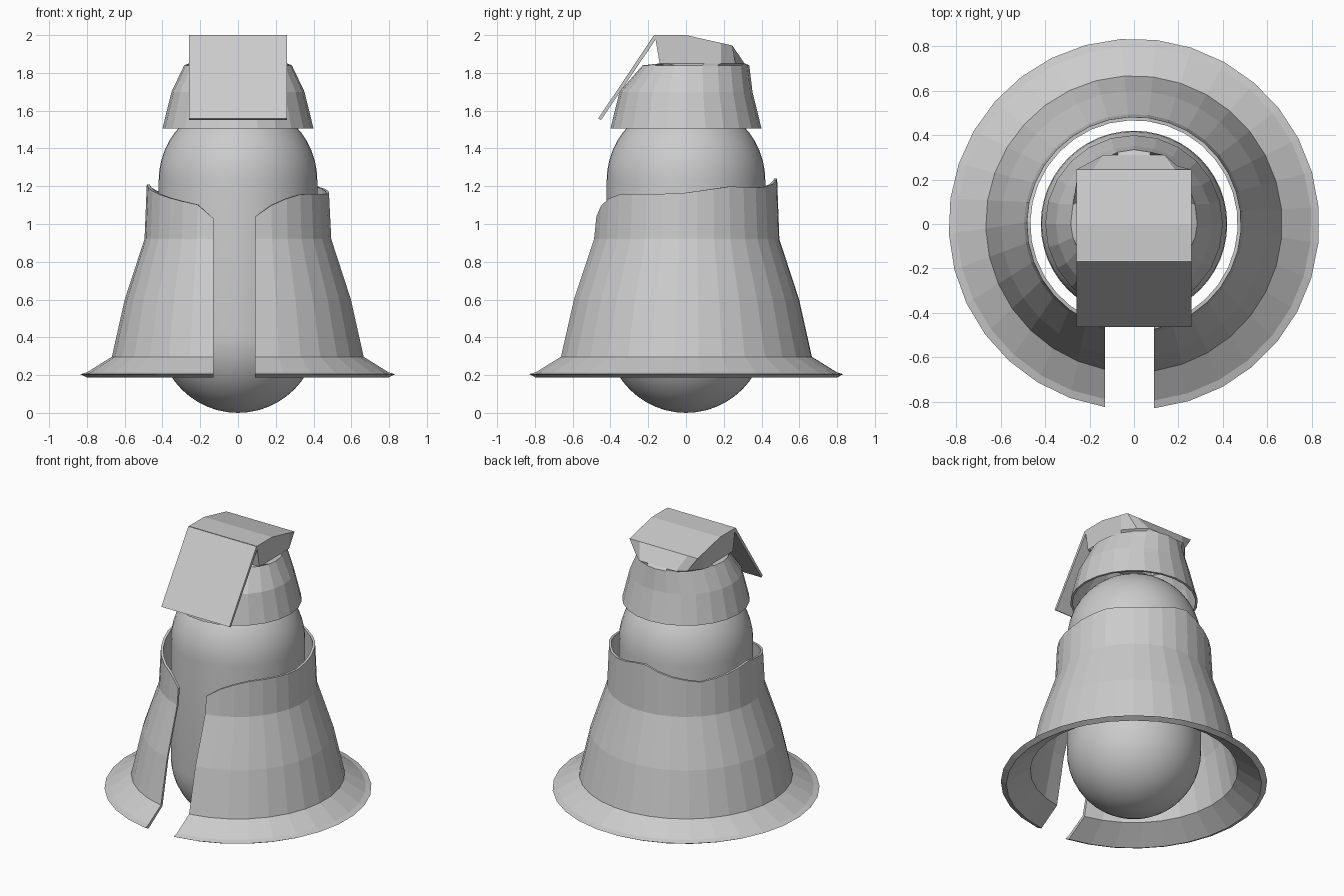
import bpy
from math import sin, cos, pi, asin, radians, degrees

if "Cube" in bpy.data.objects:
    bpy.data.objects.remove(bpy.data.objects["Cube"])


def make_object(name, verts, faces, smooth=False):
    mesh = bpy.data.meshes.new(name)
    mesh.from_pydata(verts, [], faces)
    mesh.polygons.foreach_set("use_smooth", [smooth] * len(faces))
    mesh.update()
    obj = bpy.data.objects.new(name, mesh)
    bpy.context.collection.objects.link(obj)
    return obj


def bridge(a, b, n, closed=True):
    """Quads between two rows of n vertices starting at a and b."""
    return [(a + i, a + (i + 1) % n, b + (i + 1) % n, b + i)
            for i in range(n if closed else n - 1)]


# Body: smooth capsule
R, LOW, HIGH, N, STEPS = 0.42, 0.42, 1.23, 48, 12
profile = [(R * cos(a), LOW + R * sin(a)) for a in
           [-pi / 2 + pi / 2 * k / STEPS for k in range(1, STEPS + 1)]]
profile += [(r, LOW + HIGH - z) for r, z in reversed(profile)]
verts = [(r * sin(2 * pi * i / N), -r * cos(2 * pi * i / N), z)
         for r, z in profile for i in range(N)]
faces = [f for k in range(len(profile) - 1) for f in bridge(k * N, k * N + N, N)]
last = (len(profile) - 1) * N
verts += [(0, 0, LOW - R), (0, 0, HIGH + R)]
for i in range(N):
    j = (i + 1) % N
    faces += [(len(verts) - 2, j, i), (len(verts) - 1, last + i, last + j)]
make_object("body", verts, faces, smooth=True)

# Cloak: thick flared bell with a front slit and a wavy collar
WAVE = [(0, 1.03), (12, 1.04), (25, 1.12), (45, 1.16), (85, 1.16), (120, 1.2),
        (145, 1.19), (165, 1.215), (180, 1.25), (200, 1.19), (225, 1.15),
        (250, 1.18), (270, 1.21), (310, 1.14), (335, 1.10), (343, 1.03), (360, 1.03)]


def collar_height(angle):
    d = degrees(angle)
    for (a, za), (b, zb) in zip(WAVE, WAVE[1:]):
        if d <= b:
            return za + (zb - za) * (d - a) / (b - a)
    return WAVE[-1][1]


TOP = None
section = [(0.835, 0.205), (0.80, 0.215), (0.668, 0.297), (0.60, 0.6),
           (0.495, 0.92), (0.483, TOP), (0.467, TOP), (0.48, 0.92),
           (0.585, 0.6), (0.65, 0.285), (0.80, 0.187)]
SEG = 32
verts = []
for i in range(SEG):
    for r, z in section:
        start, end = asin(0.09 / r), 2 * pi - asin(0.13 / r)
        a = start + (end - start) * i / (SEG - 1)
        verts.append((r * sin(a), -r * cos(a), collar_height(a) if z is TOP else z))
S = len(section)
faces = [f[::-1] for i in range(SEG - 1) for f in bridge(i * S, i * S + S, S)]
# slit edges, filled between the outer and inner skins
for base, flip in ((0, False), ((SEG - 1) * S, True)):
    caps = [(0, 1, 10), (1, 2, 9, 10), (2, 3, 8, 9), (3, 4, 7, 8), (4, 5, 6, 7)]
    faces += [tuple(base + k for k in (c[::-1] if flip else c)) for c in caps]
make_object("cloak", verts, faces)

# Hat: hollow faceted band rising into a squared crown
H = 24
angles = [2 * pi * i / H for i in range(H)]


def clamp(v, lo, hi):
    return max(lo, min(hi, v))


def ring(rx, front, back, z):
    return [(rx * sin(a), -cos(a) * (front if cos(a) > 0 else back), z) for a in angles]


def square_ring(front, back, height):
    pts = []
    for a in angles:
        y = clamp(-0.37 * cos(a), -front, back)
        pts.append((clamp(0.37 * sin(a), -0.26, 0.26), y, height(y)))
    return pts


rows = [ring(0.385, 0.385, 0.385, 1.505), ring(0.40, 0.40, 0.40, 1.505),
        ring(0.352, 0.352, 0.352, 1.70), ring(0.285, 0.23, 0.335, 1.84),
        square_ring(0.14, 0.31, lambda y: 1.85),
        square_ring(0.165, 0.245, lambda y: 2.0 - 0.225 * max(0, y))]
rows[4] = [(x * (0.75 if y > 0.25 else 1), y, z) for x, y, z in rows[4]]
verts = [p for row in rows for p in row]
faces = [f for k in range(len(rows) - 1) for f in bridge(k * H, k * H + H, H)]
t = (len(rows) - 1) * H
faces.append((t, t + 1, t + H - 1))
faces += [(t + i, t + i + 1, t + H - i - 1, t + H - i) for i in range(1, H // 2 - 1)]
faces.append((t + H // 2 - 1, t + H // 2, t + H // 2 + 1))
make_object("hat", verts, faces)

# Hat flap: thin slab hanging over the face
side = [(-0.17, 2.0), (-0.465, 1.558), (-0.45, 1.55), (-0.152, 1.99)]
verts = [(x, y, z) for x in (-0.26, 0.26) for y, z in side]
make_object("hat_flap", verts,
            [f[::-1] for f in bridge(0, 4, 4)] + [(0, 1, 2, 3)[::-1], (4, 5, 6, 7)])
